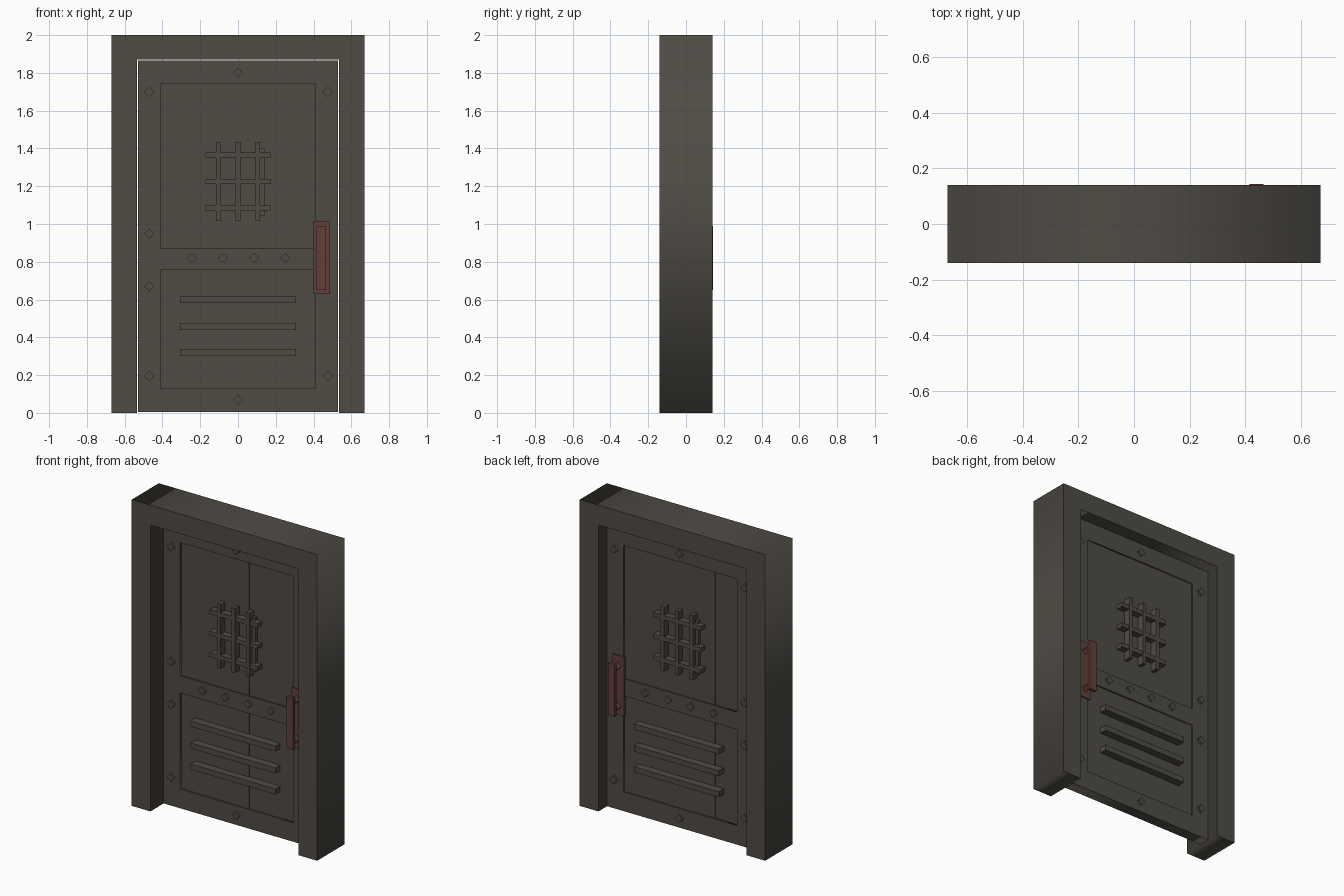
import bpy, bmesh, math
from mathutils import Matrix

if "Cube" in bpy.data.objects:
    bpy.data.objects.remove(bpy.data.objects["Cube"])


def material(name, rgb):
    m = bpy.data.materials.new(name)
    m.diffuse_color = (*rgb, 1)
    m.use_nodes = True
    m.node_tree.nodes["Principled BSDF"].inputs["Base Color"].default_value = m.diffuse_color
    return m


BROWN = material("dark_brown", (0.079, 0.072, 0.060))
RED = material("rust_red", (0.122, 0.049, 0.040))
YC = 0.024          # centre plane of the door leaf
STILE = 0.036       # half thickness of the leaf surround
PLANK = 0.026       # half thickness of the planks


def finish(name, bm, mat):
    bmesh.ops.recalc_face_normals(bm, faces=bm.faces)
    me = bpy.data.meshes.new(name)
    bm.to_mesh(me)
    bm.free()
    me.materials.append(mat)
    ob = bpy.data.objects.new(name, me)
    bpy.context.collection.objects.link(ob)
    return ob


def box(name, x, y, z, mat=BROWN):
    """Box from (min, max) pairs."""
    bm = bmesh.new()
    bmesh.ops.create_cube(bm, size=1)
    for v in bm.verts:
        for i, (a, b) in enumerate((x, y, z)):
            v.co[i] = (a + b) / 2 + v.co[i] * (b - a)
    return finish(name, bm, mat)


def rect(x0, x1, z0, z1):
    return [(x0, z0), (x1, z0), (x1, z1), (x0, z1)]


def outline(name, loops, half, y, mat=BROWN):
    """Filled outline in the x-z plane, inner loops cut holes, extruded along y."""
    cu = bpy.data.curves.new(name, 'CURVE')
    cu.dimensions = '2D'
    cu.fill_mode = 'BOTH'
    cu.extrude = half
    for pts in loops:
        s = cu.splines.new('POLY')
        s.points.add(len(pts) - 1)
        for p, (px, pz) in zip(s.points, pts):
            p.co = (px, pz, 0, 1)
        s.use_cyclic_u = True
    tmp = bpy.data.objects.new(name + "_curve", cu)
    bpy.context.collection.objects.link(tmp)
    bpy.context.view_layer.update()
    me = bpy.data.meshes.new_from_object(
        tmp.evaluated_get(bpy.context.evaluated_depsgraph_get()))
    bpy.data.objects.remove(tmp)
    bm = bmesh.new()
    bm.from_mesh(me)
    bpy.data.meshes.remove(me)
    bmesh.ops.remove_doubles(bm, verts=bm.verts, dist=1e-5)
    bm.transform(Matrix.Translation((0, y, 0)) @ Matrix.Rotation(math.pi / 2, 4, 'X'))
    return finish(name, bm, mat)


def diamond(name, x, z, r, y0, y1, r_out, mat=BROWN):
    """Four-sided stud running from y0 to y1."""
    bm = bmesh.new()
    s = 1 if y1 > y0 else -1
    bmesh.ops.create_cone(bm, cap_ends=True, segments=4, radius1=r, radius2=r_out,
                          depth=abs(y1 - y0))
    bm.transform(Matrix.Translation((x, (y0 + y1) / 2, z))
                 @ Matrix.Rotation(-s * math.pi / 2, 4, 'X'))
    return finish(name, bm, mat)


# Door frame: two jambs and a lintel
outline("door_frame", [[(-0.67, 0), (-0.535, 0), (-0.535, 1.87), (0.535, 1.87),
                        (0.535, 0), (0.67, 0), (0.67, 2), (-0.67, 2)]], 0.14, 0)

# Leaf surround with two panel openings
outline("leaf_surround", [rect(-0.53, 0.53, 0.005, 1.865),
                          rect(-0.41, 0.41, 0.87, 1.74),
                          rect(-0.41, 0.41, 0.13, 0.757)], STILE, YC)

# Five planks behind the surround, slightly uneven
for i, d in enumerate((0.0, 0.002, 0.004, 0.001, 0.003)):
    x = -0.41 + 0.164 * i
    box(f"plank_{i}", (x, x + 0.164), (YC - PLANK - d + 0.002, YC + PLANK + d - 0.002),
        (0.1, 1.78))

RIVETS = [(-0.47, 1.70), (0.475, 1.70), (0, 1.80), (-0.47, 0.95), (-0.47, 0.67),
          (-0.47, 0.195), (0.475, 0.195), (0, 0.07),
          (-0.245, 0.82), (-0.08, 0.82), (0.085, 0.82), (0.25, 0.82)]

# Fittings on both faces
for side, s in (("front", -1), ("back", 1)):
    def span(a, b):
        return tuple(sorted((YC + s * a, YC + s * b)))

    # Window grille
    for i, x in enumerate((-0.105, 0, 0.105)):
        box(f"{side}_grille_upright_{i}", (x - 0.0125, x + 0.0125),
            span(0.02, 0.073), (1.015, 1.435))
    for i, z in enumerate((1.085, 1.225, 1.365)):
        box(f"{side}_grille_crossbar_{i}", (-0.173, 0.173),
            span(0.02, 0.070), (z - 0.014, z + 0.014))
    edge = sorted((-s * 0.11, -s * 0.14))
    box(f"{side}_grille_edge", edge, span(0.02, 0.045), (1.045, 1.40))

    # Lower slats
    for i, z in enumerate((0.32, 0.457, 0.60)):
        box(f"{side}_slat_{i}", (-0.307, 0.307), span(0.02, 0.076), (z - 0.018, z + 0.018))

    # Rivets
    for i, (x, z) in enumerate(RIVETS):
        diamond(f"{side}_rivet_{i}", x, z, 0.027, YC + s * 0.03, YC + s * 0.05, 0.027)

    # Handle: plate, two posts and grip
    box(f"{side}_handle_plate", (0.40, 0.485), span(0.03, 0.045), (0.63, 1.015), RED)
    box(f"{side}_handle_grip", (0.415, 0.465), span(0.100, 0.119), (0.65, 0.99), RED)
    for i, z in enumerate((0.69, 0.95)):
        diamond(f"{side}_handle_post_{i}", 0.44, z, 0.024,
                YC + s * 0.04, YC + s * 0.105, 0.024, RED)
